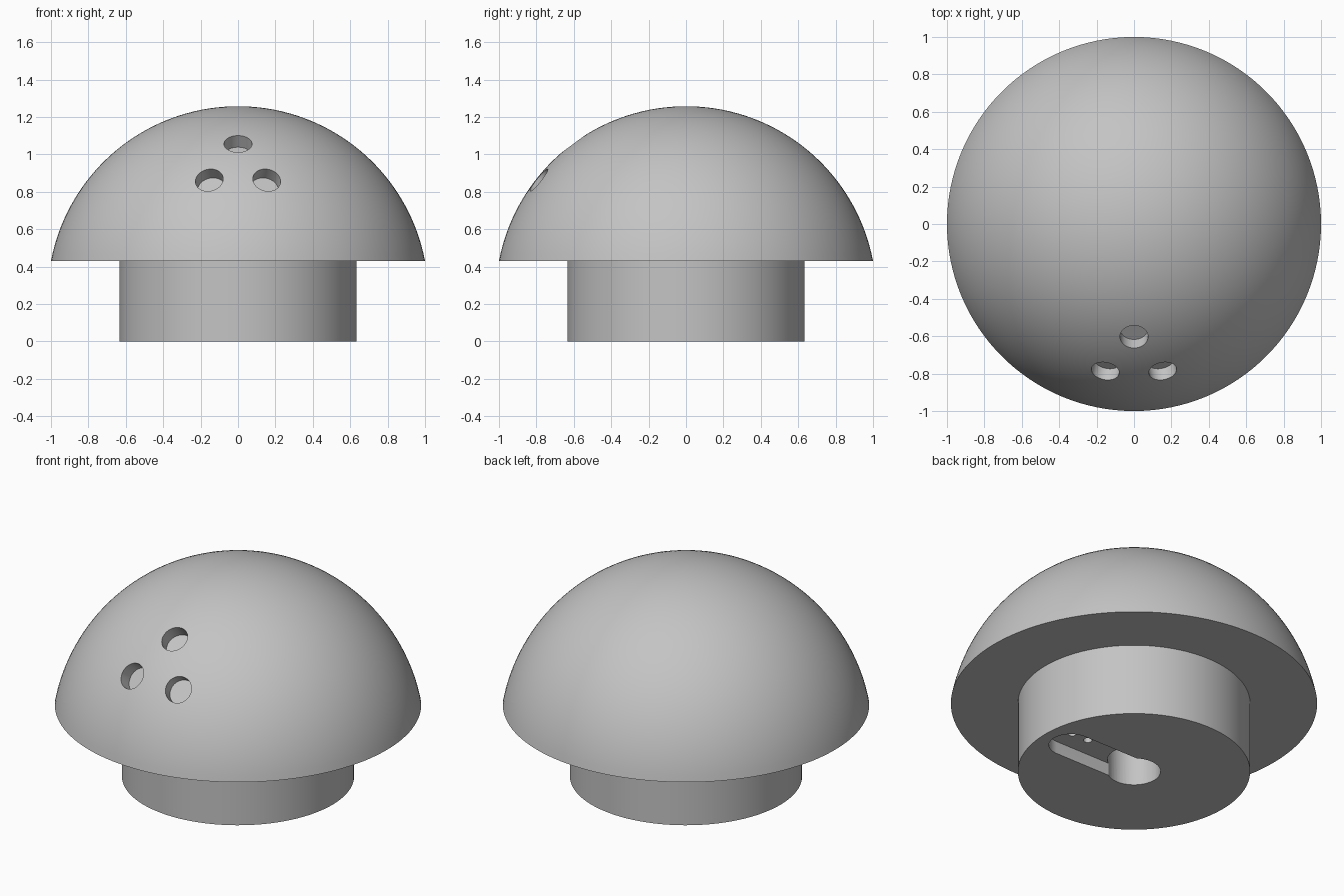
import bpy, bmesh, math
from mathutils import Vector

if "Cube" in bpy.data.objects:
    bpy.data.objects.remove(bpy.data.objects["Cube"])

grey = bpy.data.materials.new("plain grey")
grey.diffuse_color = (0.55, 0.55, 0.55, 1)
grey.use_nodes = True
grey.node_tree.nodes["Principled BSDF"].inputs["Base Color"].default_value = grey.diffuse_color

CENTRE_Z, RADIUS, RIM_Z, STEM_R = 0.239, 1.018, 0.43, 0.634


def make_object(name, bm):
    bmesh.ops.recalc_face_normals(bm, faces=bm.faces)
    mesh = bpy.data.meshes.new(name)
    bm.to_mesh(mesh)
    bm.free()
    mesh.materials.append(grey)
    ob = bpy.data.objects.new(name, mesh)
    bpy.context.collection.objects.link(ob)
    return ob


def cut(target, cutter):
    cutter.hide_render = True
    cutter.hide_set(True)
    mod = target.modifiers.new(cutter.name, 'BOOLEAN')
    mod.operation = 'DIFFERENCE'
    mod.solver = 'EXACT'
    mod.object = cutter


def cylinder(name, radius, depth, sides=48):
    bm = bmesh.new()
    bmesh.ops.create_cone(bm, cap_ends=True, segments=sides, radius1=radius,
                          radius2=radius, depth=depth)
    return make_object(name, bm)


# Domed cap and straight stem, turned as one closed body
STEPS, SIDES = 36, 128
rim_angle = math.acos((RIM_Z - CENTRE_Z) / RADIUS)
profile = [(0, 0), (STEM_R, 0), (STEM_R, RIM_Z)]
for i in range(STEPS + 1):
    a = rim_angle * (1 - i / STEPS)
    profile.append((RADIUS * math.sin(a), CENTRE_Z + RADIUS * math.cos(a)))
bm = bmesh.new()
verts = [bm.verts.new((r, 0, z)) for r, z in profile]
edges = [bm.edges.new(pair) for pair in zip(verts, verts[1:])]
bmesh.ops.spin(bm, geom=verts + edges, axis=(0, 0, 1), cent=(0, 0, 0),
               steps=SIDES, angle=math.tau)
bmesh.ops.remove_doubles(bm, verts=bm.verts, dist=1e-5)
body = make_object("domed_cap_and_stem", bm)

# Three shallow round holes, square to the dome surface
for i, (x, z) in enumerate([(0, 1.058), (-0.154, 0.864), (0.154, 0.864)]):
    h = z - CENTRE_Z
    normal = Vector((x, -math.sqrt(RADIUS**2 - x * x - h * h), h)).normalized()
    hole = cylinder(f"finger_hole_cutter_{i + 1}", 0.075, 0.4)
    hole.rotation_euler = normal.to_track_quat('Z', 'Y').to_euler()
    hole.location = Vector((0, 0, CENTRE_Z)) + normal * (RADIUS - 0.08 + 0.2)
    cut(body, hole)

# Shallow round-ended slot under the stem, running sideways from the middle
SLOT_W, SLOT_END, SLOT_DEPTH = 0.12, 0.45, 0.075
bm = bmesh.new()
outline = [(0, SLOT_W), (0, -SLOT_W)]
for i in range(25):
    a = -math.pi / 2 + math.pi * i / 24
    outline.append((SLOT_END + SLOT_W * math.cos(a), SLOT_W * math.sin(a)))
face = bm.faces.new([bm.verts.new((x, y, -0.1)) for x, y in outline])
top = bmesh.ops.extrude_face_region(bm, geom=[face])["geom"]
bmesh.ops.translate(bm, vec=(0, 0, 0.1 + SLOT_DEPTH),
                    verts=[g for g in top if isinstance(g, bmesh.types.BMVert)])
cut(body, make_object("hanging_slot_cutter", bm))

# Deeper round hole at the slot's start, and two small pits in its ceiling
for name, x, radius, height in [("hanging_hole_cutter", 0, 0.145, 0.3),
                                ("pit_cutter_1", 0.33, 0.024, 0.13),
                                ("pit_cutter_2", 0.44, 0.024, 0.13)]:
    hole = cylinder(name, radius, height + 0.15)
    hole.location = (x, 0, (height - 0.15) / 2)
    cut(body, hole)

# Apply the cuts, then smooth the round faces and keep rims sharp
bpy.context.view_layer.objects.active = body
body.select_set(True)
for mod in list(body.modifiers):
    bpy.ops.object.modifier_apply(modifier=mod.name)
bpy.ops.object.shade_smooth_by_angle(angle=math.radians(30))
